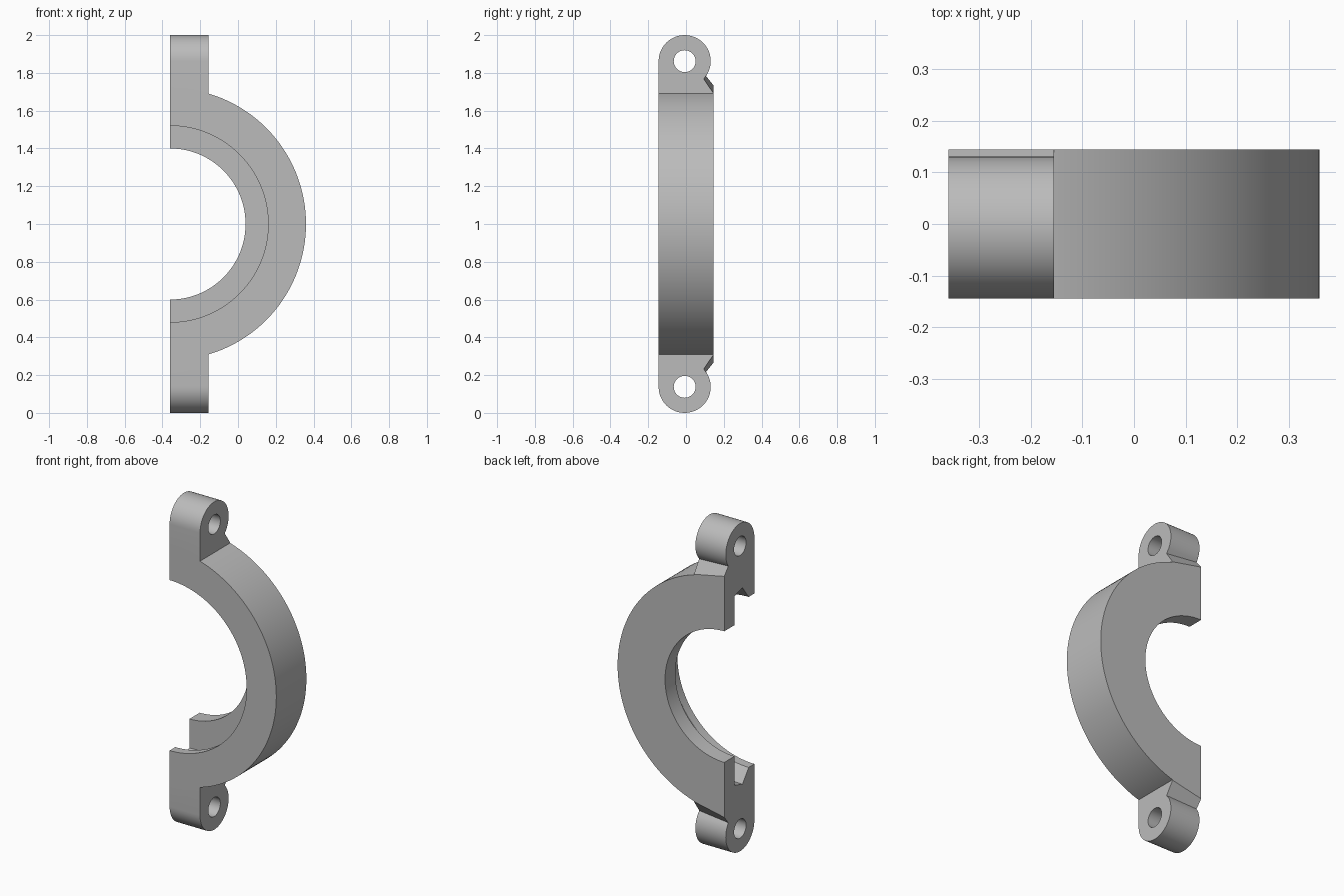
import bpy, bmesh
from math import sin, cos, pi, radians

if "Cube" in bpy.data.objects:
    bpy.data.objects.remove(bpy.data.objects["Cube"], do_unlink=True)

AXIS_X, AXIS_Z = -0.36, 1.0      # centre of the half ring
DEPTH = 0.145                    # half thickness
EAR_X = -0.155                   # outer side of the ears
EYE_Y, EYE_Z, EYE_R = -0.007, 1.862, 0.138

grey = bpy.data.materials.new("plain grey")
grey.use_nodes = True
grey.diffuse_color = (0.5, 0.5, 0.5, 1)
grey.node_tree.nodes["Principled BSDF"].inputs["Base Color"].default_value = (0.5, 0.5, 0.5, 1)


def loft(name, sections):
    """Closed solid through a series of matching closed sections."""
    bm = bmesh.new()
    rows = [[bm.verts.new(p) for p in s] for s in sections]
    n = len(rows[0])
    for a, b in zip(rows, rows[1:]):
        for i in range(n):
            j = (i + 1) % n
            bm.faces.new((a[i], a[j], b[j], b[i]))
    bm.faces.new(rows[0][::-1])
    bm.faces.new(rows[-1])
    bmesh.ops.recalc_face_normals(bm, faces=bm.faces)
    mesh = bpy.data.meshes.new(name)
    bm.to_mesh(mesh)
    bm.free()
    mesh.materials.append(grey)
    obj = bpy.data.objects.new(name, mesh)
    bpy.context.collection.objects.link(obj)
    return obj


def combine(target, other, operation):
    """Apply a boolean and remove the helper."""
    mod = target.modifiers.new(operation.lower(), "BOOLEAN")
    mod.operation, mod.solver, mod.object = operation, "EXACT", other
    bpy.context.view_layer.objects.active = target
    bpy.ops.object.modifier_apply(modifier=mod.name)
    bpy.data.objects.remove(other, do_unlink=True)


# Half ring with an inner groove: (radius, y) section swept half a turn
section = [(0.72, -DEPTH), (0.72, DEPTH), (0.4, DEPTH), (0.4, 0.046),
           (0.577, 0.046), (0.6, -0.03), (0.52, -0.09), (0.52, -DEPTH)]
STEPS = 72
sweep = []
for k in range(STEPS + 1):
    a = -pi / 2 + pi * k / STEPS
    sweep.append([(AXIS_X + r * cos(a), y, AXIS_Z + r * sin(a)) for r, y in section])
clamp = loft("clamp_half", sweep)


def ear_section(x, end, foot_z, side):
    """Rounded lug outline with a sloped foot at the back."""
    angles = [180 - (180 + 30) * i / 28 for i in range(29)] + [end]
    pts = [(EYE_Y + EYE_R * cos(radians(a)), EYE_Z + EYE_R * sin(radians(a))) for a in angles]
    pts[0] = (-DEPTH, EYE_Z)
    pts += [(DEPTH, foot_z), (DEPTH, 1.64), (-DEPTH, 1.64)]
    return [(x, y, AXIS_Z + side * (z - AXIS_Z)) for y, z in pts]


# Bolt ears at top and bottom, each with a through hole
for side in (1, -1):
    ear = loft("bolt_ear", [ear_section(AXIS_X, -35, 1.735, side),
                            ear_section(EAR_X, -43, 1.693, side)])
    combine(clamp, ear, "UNION")
    hole = loft("bolt_hole", [[(x, EYE_Y + 0.058 * cos(2 * pi * i / 40),
                                AXIS_Z + side * (EYE_Z - AXIS_Z) + 0.058 * sin(2 * pi * i / 40))
                               for i in range(40)] for x in (-0.5, 0.0)])
    combine(clamp, hole, "DIFFERENCE")

bpy.ops.object.select_all(action="DESELECT")
clamp.select_set(True)
bpy.context.view_layer.objects.active = clamp
bpy.ops.object.shade_smooth_by_angle(angle=radians(15))
